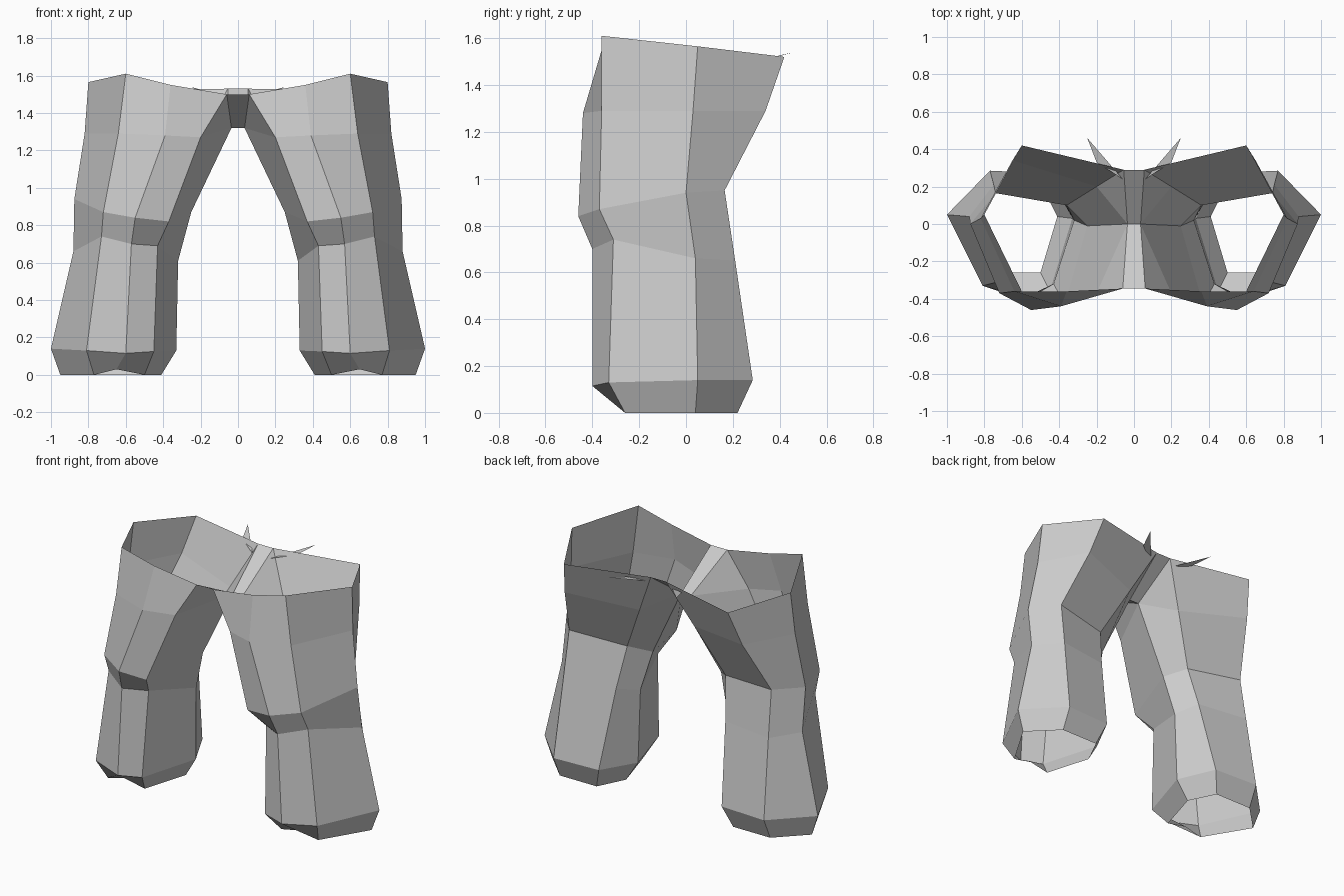
import bpy, bmesh

if "Cube" in bpy.data.objects:
    bpy.data.objects.remove(bpy.data.objects["Cube"])

# Leg cross-sections, hem to waist. Order round the leg:
# outer, front outer, front mid, front inner, inner, back inner, back outer
HEM = [(.95, .04, 0), (.77, -.26, 0), (.65, -.26, .03), (.5, -.26, 0),
       (.41, .04, 0), (.5, .22, 0), (.77, .22, 0)]
CUFF = [(1, .05, .14), (.81, -.33, .13), (.6, -.4, .115), (.45, -.36, .125),
        (.33, .03, .13), (.45, .27, .14), (.77, .285, .14)]
KNEE_LOW = [(.88, .04, .66), (.73, -.31, .74), (.57, -.4, .7), (.43, -.32, .69),
            (.32, .02, .61), (.4, .16, .65), (.75, .21, .65)]
KNEE_TOP = [(.875, 0, .94), (.72, -.37, .87), (.55, -.46, .84), (.37, -.43, .82),
            (.25, -.01, .87), (.36, .1, .92), (.74, .165, .95)]
THIGH = [(.82, .03, 1.29), (.64, -.36, 1.29), (.39, -.44, 1.28), (.2, -.37, 1.27),
         (.035, 0, 1.32), (.2, .2, 1.24), (.65, .34, 1.29)]
WAIST = [(.8, .05, 1.565), (.6, -.36, 1.61), (.36, -.36, 1.55), (.06, -.345, 1.5),
         THIGH[4], (.055, .29, 1.53), (.6, .42, 1.52)]


def make(name, bm):
    bmesh.ops.remove_doubles(bm, verts=bm.verts, dist=1e-4)
    bmesh.ops.recalc_face_normals(bm, faces=bm.faces)
    mesh = bpy.data.meshes.new(name)
    bm.to_mesh(mesh)
    bm.free()
    ob = bpy.data.objects.new(name, mesh)
    bpy.context.collection.objects.link(ob)
    return ob


def loft(name, rows, side=1, closed=True):
    """Skin a sheet or open tube through rows of points."""
    bm = bmesh.new()
    vs = [[bm.verts.new((side * x, y, z)) for x, y, z in r] for r in rows]
    n = len(rows[0])
    for a, b in zip(vs, vs[1:]):
        for i in range(n if closed else n - 1):
            j = (i + 1) % n
            bm.faces.new((a[i], a[j], b[j], b[i]))
    return make(name, bm)


for side, label in ((1, "right"), (-1, "left")):
    # Open trouser leg
    loft("trouser_leg_" + label, [HEM, CUFF, KNEE_LOW, KNEE_TOP, THIGH, WAIST], side)

    # Small pointed flap on the back waist
    bm = bmesh.new()
    bm.faces.new([bm.verts.new((side * x, y, z)) for x, y, z in
                  ((.06, .24, 1.48), (.2, .33, 1.51), (.25, .46, 1.54))])
    make("waist_flap_" + label, bm)

# Narrow strip joining the legs from front to back
edge = WAIST[3:6]
loft("crotch_strip", [edge, [(-x, y, z) for x, y, z in edge]], closed=False)
